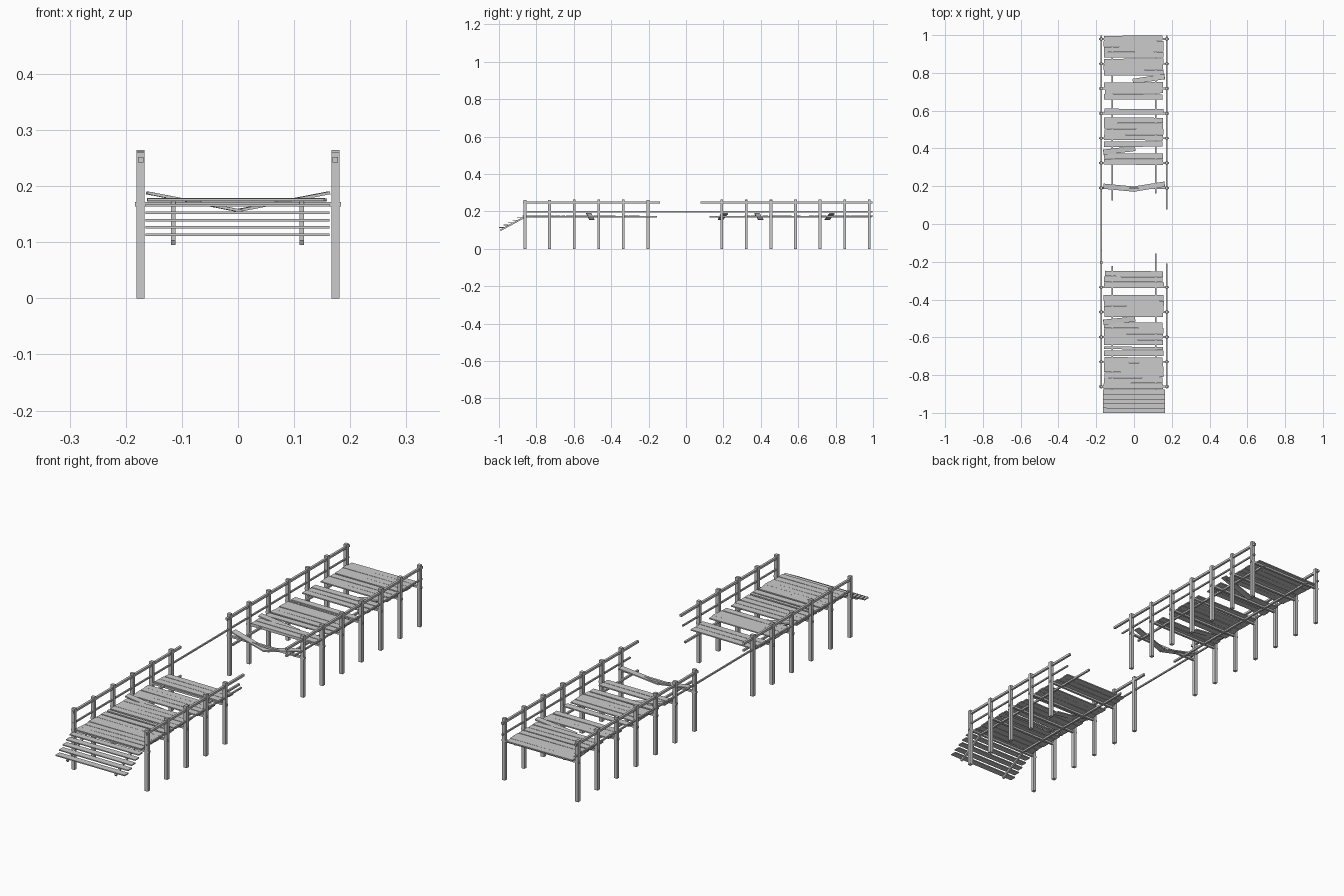
import bpy, bmesh, math, random
from mathutils import Vector, Matrix

if "Cube" in bpy.data.objects:
    bpy.data.objects.remove(bpy.data.objects["Cube"])

random.seed(4)


def make_object(name, boxes):
    """Join a list of (size, matrix) boxes into one flat-shaded mesh."""
    bm = bmesh.new()
    for size, mat in boxes:
        bmesh.ops.create_cube(bm, size=1.0, matrix=mat @ Matrix.Diagonal((*size, 1)))
    mesh = bpy.data.meshes.new(name)
    bm.to_mesh(mesh)
    bm.free()
    obj = bpy.data.objects.new(name, mesh)
    bpy.context.collection.objects.link(obj)
    return obj


def box(centre, size, yaw=0.0):
    return size, Matrix.Translation(centre) @ Matrix.Rotation(yaw, 4, 'Z')


def beam(a, b, width, height):
    """Box running from point a to point b."""
    a, b = Vector(a), Vector(b)
    d = b - a
    x = d.normalized()
    y = Vector((0, 0, 1)).cross(x).normalized()
    z = x.cross(y)
    rot = Matrix((x, y, z)).transposed().to_4x4()
    return (d.length, width, height), Matrix.Translation((a + b) / 2) @ rot


POST_X = 0.1735
PITCH = 0.1315
front_ys = [-0.861 + PITCH * i for i in range(5)]
back_ys = [-0.861 + PITCH * i for i in range(8, 15)]

# Posts: the front right one next to the gap is missing
posts = []
for side in (-1, 1):
    extra = [-0.861 + PITCH * 5] if side < 0 else []
    for y in front_ys + extra + back_ys:
        h = random.uniform(0.260, 0.265)
        posts.append(box((side * POST_X, y, h / 2), (0.0145, 0.0145, h)))
make_object("posts", posts)

# Cross beams under the deck, poking out past the posts
make_object("cross_beams", [box((0, y, 0.168), (0.368, 0.010, 0.008))
                            for y in front_ys + back_ys])

# Stringers running lengthwise, snapped off at the gap
stringers = []
for x, front_end, back_start in ((-0.115, -0.222, 0.125), (0.114, -0.155, 0.162)):
    stringers.append(beam((x, -0.868, 0.170), (x, front_end, 0.170), 0.008, 0.008))
    stringers.append(beam((x, back_start, 0.170), (x, 0.992, 0.170), 0.008, 0.008))
make_object("deck_stringers", stringers)

# Hand rails: top rails break at the gap, the left middle rail spans it
def rail(x, y0, y1, z, s):
    return beam((x, y0, z), (x, y1, z), s, s)

make_object("top_rails", [
    rail(-POST_X, -0.872, -0.14, 0.247, 0.0095), rail(-POST_X, 0.17, 0.998, 0.247, 0.0095),
    rail(POST_X, -0.872, -0.21, 0.247, 0.0095), rail(POST_X, 0.078, 0.998, 0.247, 0.0095)])
make_object("middle_rails", [
    rail(-POST_X, -0.87, 0.996, 0.198, 0.0062),
    rail(POST_X, -0.87, -0.225, 0.198, 0.0062), rail(POST_X, 0.13, 0.996, 0.198, 0.0062)])

# Deck planks, in surviving groups (first centre y, count)
PLANK = 0.0285
groups = [(-0.859, 4), (-0.749, 1), (-0.720, 1), (-0.685, 1), (-0.627, 4), (-0.478, 2),
          (-0.419, 1), (-0.391, 1), (-0.324, 3),
          (0.328, 1), (0.359, 1), (0.423, 1), (0.458, 4), (0.595, 1), (0.673, 1), (0.705, 2),
          (0.800, 2), (0.861, 1), (0.895, 1), (0.925, 1), (0.954, 1), (0.983, 1)]
planks = []
for start, count in groups:
    for i in range(count):
        y = start + i * 0.0303
        planks.append(box((random.uniform(-0.004, 0.0), y, 0.1755 + random.uniform(-0.0005, 0.0005)),
                          (random.uniform(0.308, 0.318), PLANK, 0.005),
                          random.uniform(-0.012, 0.012)))
# One narrow split board in the front deck
planks.append(box((-0.002, -0.657, 0.1755), (0.312, 0.014, 0.005), -0.015))
make_object("deck_planks", planks)

# Snapped planks sagging towards the middle
def snapped(side, y_outer, y_inner):
    return beam((side * 0.162, y_outer, 0.188), (side * -0.006, y_inner, 0.1555), 0.0275, 0.005)

make_object("broken_planks", [
    snapped(-1, -0.520, -0.503), snapped(-1, 0.380, 0.400), snapped(1, 0.780, 0.755),
    snapped(-1, 0.200, 0.184), snapped(1, 0.211, 0.184)])

# Entry ramp: two sloping stringers with level treads
make_object("ramp_stringers", [beam((x, -0.992, 0.099), (x, -0.862, 0.170), 0.008, 0.009)
                               for x in (-0.115, 0.114)])
make_object("ramp_treads", [box((-0.001, -0.986 + 0.0238 * i, 0.1135 + 0.0130 * i),
                                (0.328, 0.0275, 0.0045), random.uniform(-0.004, 0.004))
                            for i in range(5)])
